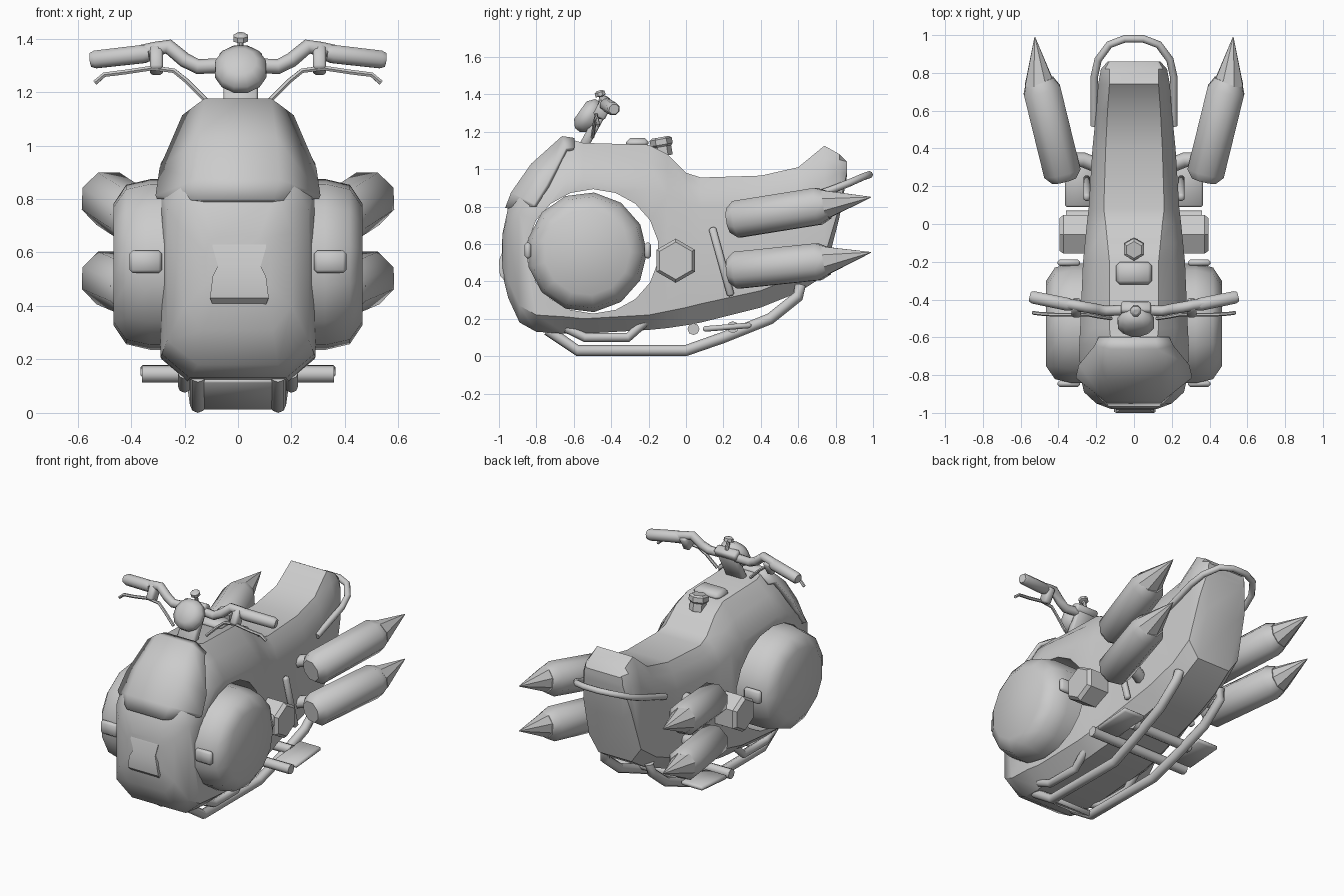
import bpy, bmesh, math
from mathutils import Vector

if "Cube" in bpy.data.objects:
    bpy.data.objects.remove(bpy.data.objects["Cube"])


def finish(name, bm, angle=35):
    bmesh.ops.recalc_face_normals(bm, faces=bm.faces)
    me = bpy.data.meshes.new(name)
    bm.to_mesh(me)
    bm.free()
    ob = bpy.data.objects.new(name, me)
    bpy.context.collection.objects.link(ob)
    smooth(ob, angle)
    return ob


def smooth(ob, angle):
    bpy.ops.object.select_all(action='DESELECT')
    ob.select_set(True)
    bpy.context.view_layer.objects.active = ob
    bpy.ops.object.shade_smooth_by_angle(angle=math.radians(angle))


def loft(name, rings, angle=35):
    """Skin closed rings of equal length and cap both ends."""
    bm = bmesh.new()
    vs = [[bm.verts.new(p) for p in r] for r in rings]
    n = len(vs[0])
    for a, b in zip(vs, vs[1:]):
        for i in range(n):
            bm.faces.new((a[i], a[(i + 1) % n], b[(i + 1) % n], b[i]))
    bm.faces.new(vs[0])
    bm.faces.new(vs[-1])
    return finish(name, bm, angle)


def frame(d):
    d = Vector(d).normalized()
    u = d.cross(Vector((0, 0, 1)))
    u = u.normalized() if u.length > .01 else Vector((1, 0, 0))
    return u, u.cross(d)


def lathe(name, p, q, profile, n=8, angle=35):
    """Turned part along p-q; profile = (fraction, radius)."""
    p, q = Vector(p), Vector(q)
    u, v = frame(q - p)
    ang = [2 * math.pi * (i + .5) / n for i in range(n)]
    return loft(name, [[p.lerp(q, t) + r * (math.cos(a) * u + math.sin(a) * v) for a in ang]
                       for t, r in profile], angle)


def tube(name, pts, r, n=8):
    pts = [Vector(p) for p in pts]
    rings = []
    for i, p in enumerate(pts):
        u, v = frame(pts[min(i + 1, len(pts) - 1)] - pts[max(i - 1, 0)])
        rings.append([p + r * (math.cos(a) * u + math.sin(a) * v)
                      for a in (2 * math.pi * k / n for k in range(n))])
    return loft(name, rings, 50)


def box(name, c, size, rot_x=0, bevel=.01):
    bm = bmesh.new()
    bmesh.ops.create_cube(bm, size=1)
    bmesh.ops.scale(bm, vec=size, verts=bm.verts)
    if bevel:
        bmesh.ops.bevel(bm, geom=bm.edges[:], offset=bevel, segments=1, affect='EDGES')
    ob = finish(name, bm, 50)
    ob.location, ob.rotation_euler.x = c, rot_x
    return ob


def mirror_pts(pts, s):
    return [(s * x, y, z) for x, y, z in pts]


# Main body: y, bottom z, lower side z, upper side z, top z, bottom/side/top half widths
stations = [
    (-.98, .43, .48, .60, .66, .08, .12, .08), (-.95, .31, .40, .68, .80, .13, .20, .13),
    (-.89, .18, .27, .76, .90, .15, .265, .14), (-.80, .13, .22, .84, 1.01, .18, .285, .14),
    (-.64, .12, .21, .93, 1.165, .19, .29, .12), (-.55, .12, .20, .94, 1.14, .19, .285, .13),
    (-.20, .14, .22, .90, 1.13, .18, .27, .13), (-.10, .15, .24, .86, 1.08, .18, .26, .14),
    (0, .165, .26, .82, .98, .17, .25, .15), (.08, .18, .28, .80, .955, .16, .24, .16),
    (.40, .26, .35, .80, .965, .14, .22, .15), (.60, .34, .43, .84, 1.01, .13, .20, .14),
    (.74, .43, .53, .94, 1.125, .12, .19, .13), (.82, .74, .80, .98, 1.08, .11, .175, .13),
    (.86, .96, .98, 1.01, 1.03, .12, .14, .12)]
rings = []
for y, zb, zl, zh, zt, wb, w, wt in stations:
    half = [(wt, zt), (.45 * wt + .55 * w, .5 * (zt + zh) + .02), (w, zh), (w, zl), (wb, zb)]
    rings.append([(x, y, z) for x, z in half] + [(-x, y, z) for x, z in reversed(half)])
body = loft("body", rings)

# Wheel opening cut through the body
cutter = lathe("wheel_opening", (-1, 0, 0), (1, 0, 0), [(0, .345), (1, .345)], 18)
cutter.location, cutter.scale = (0, -.497, .56), (1, 1.02, .965)
mod = body.modifiers.new("opening", 'BOOLEAN')
mod.object, mod.operation, mod.solver = cutter, 'DIFFERENCE', 'EXACT'
bpy.ops.object.select_all(action='DESELECT')
bpy.context.view_layer.objects.active = body
body.select_set(True)
while body.modifiers[0] != mod:
    bpy.ops.object.modifier_apply(modifier=body.modifiers[0].name)
bpy.ops.object.modifier_apply(modifier="opening")
bpy.data.objects.remove(cutter)
smooth(body, 58)

# Front fairing shell over the nose
bm = bmesh.new()
rows = []
for y, z, wt, w, dy, dz in [(-.60, 1.155, .11, .18, .0, .05), (-.66, 1.165, .12, .20, .02, .06),
                            (-.82, 1.02, .14, .285, .08, .11), (-.925, .87, .15, .30, .12, .06),
                            (-.955, .79, .13, .295, .15, -.01)]:
    rows.append([bm.verts.new(p) for p in
                 ((-w, y + dy, z - dz), (-wt, y, z), (wt, y, z), (w, y + dy, z - dz))])
for a, b in zip(rows, rows[1:]):
    for i in range(3):
        bm.faces.new((a[i], a[i + 1], b[i + 1], b[i]))
fairing = finish("front_fairing", bm, 55)
sol = fairing.modifiers.new("thickness", 'SOLIDIFY')
sol.thickness, sol.offset = .025, 0

# Stepped nose: bulge over a sloping chin
loft("nose_block", [[(.005 - w, -.90, z), (.005 + w, -.90, z), (.005 + w, y, z), (.005 - w, y, z)]
                    for z, w, y in [(.66, .10, -.965), (.62, .10, -.985), (.55, .08, -.985),
                                    (.51, .10, -1.0), (.43, .11, -.995), (.405, .10, -.97)]], 30)

# Wheel drum
lathe("wheel", (-.465, -.53, .555), (.465, -.53, .555),
      [(0, .23), (.05, .30), (.15, .322), (.85, .322), (.95, .30), (1, .23)], 13, 50)

# Fuel cap, tank block
lathe("fuel_cap", (0, -.12, 1.07), (0, -.137, 1.17),
      [(0, .05), (.5, .05), (.6, .06), (.9, .06), (1, .045)], 6, 20)
box("tank_block", (0, -.26, 1.14), (.19, .12, .05), 0, .02)

# Steering stem, lamp and knob
box("steering_stem", (.01, -.5, 1.21), (.13, .05, .24), -.5)
box("bar_clamp", (.01, -.445, 1.32), (.16, .06, .05), -.5)
lathe("headlamp", (.01, -.48, 1.255), (.01, -.565, 1.315),
      [(0, .07), (.35, .1), (.7, .098), (1, .06)], 12, 50)
lathe("top_knob", (.01, -.44, 1.34), (.01, -.465, 1.42),
      [(0, .012), (.6, .012), (.65, .03), (.88, .03), (1, .015)], 8)

# Rear grab rail
arc = [(.21, .52, .80), (.21, .78, .89), (.19, .87, .925), (.13, .95, .96)]
tube("grab_rail", arc + [(.05, .98, .97), (-.05, .98, .97)] + mirror_pts(arc[::-1], -1), .02)

# Belly plate and cross bars
box("skid_plate", (.01, -.645, .075), (.31, .2, .03), -.56, .005)
for y, z, w in [(.04, .145, .36), (.25, .155, .22)]:
    tube("cross_bar", [(-w, y, z), (w, y, z)], .032)

for s, side in ((1, "right"), (-1, "left")):
    # Handlebar, grip, clamp, lever
    tube(side + "_handlebar", mirror_pts([(.05, -.455, 1.30), (.15, -.46, 1.295), (.2, -.45, 1.32),
         (.26, -.44, 1.37), (.31, -.43, 1.36), (.40, -.415, 1.34)], s), .028)
    lathe(side + "_grip", (s * .33, -.43, 1.345), (s * .55, -.385, 1.32),
          [(0, .03), (.1, .037), (.92, .036), (1, .028)], 8, 50)
    box(side + "_lever_mount", (s * .305, -.445, 1.32), (.05, .07, .1), -.5)
    tube(side + "_brake_lever", mirror_pts([(.12, -.5, 1.17), (.19, -.49, 1.24), (.24, -.48, 1.28),
         (.32, -.48, 1.29), (.42, -.48, 1.275), (.50, -.475, 1.265), (.535, -.47, 1.235)], s), .01, 6)

    # Wheel brackets and hex engine caps
    for y in (-.845, -.205):
        box(side + "_wheel_bracket", (s * .345, y, .565), (.12, .035, .085), 0, .012)
    lathe(side + "_engine_cap", (s * .18, -.055, .51), (s * .395, -.055, .51),
          [(0, .118), (.9, .118), (1, .10)], 6, 20)

    # Stay slab behind the engine cap
    box(side + "_stay", (s * .25, .19, .505), (.035, .04, .38), .27)

    # Exhaust pods with pointed tips and feed pipes
    for lvl, z0, z1, z2 in (("upper", .725, .81, .85), ("lower", .455, .51, .555)):
        p, q = Vector((s * .37, .23, z0)), Vector((s * .50, .76, z1))
        lathe(f"{side}_{lvl}_exhaust", p, q,
              [(0, .07), (.08, .107), (.9, .107), (1, .08)], 8, 50)
        lathe(f"{side}_{lvl}_exhaust_tip", q - Vector((0, .02, 0)), (s * .525, .99, z2),
              [(0, .084), (1, .002)], 8)
        tube(f"{side}_{lvl}_exhaust_pipe", [(s * .17, .3, z0 - .02), (s * .27, .34, z0),
                                            (s * .39, .34, z0 + .02)], .04)

    # Belly rails and foot boards
    tube(side + "_belly_rail", mirror_pts([(.15, -.74, .14), (.15, -.58, .03), (.15, 0, .03),
         (.16, .2, .1), (.17, .45, .2), (.17, .6, .32), (.16, .61, .38)], s), .03)
    tube(side + "_inner_rail", mirror_pts([(.2, -.64, .15), (.2, -.54, .10), (.2, -.31, .10),
         (.2, -.2, .2), (.2, -.12, .3)], s), .025)
    box(side + "_foot_board", (s * .285, .22, .155), (.16, .26, .03), .08)
